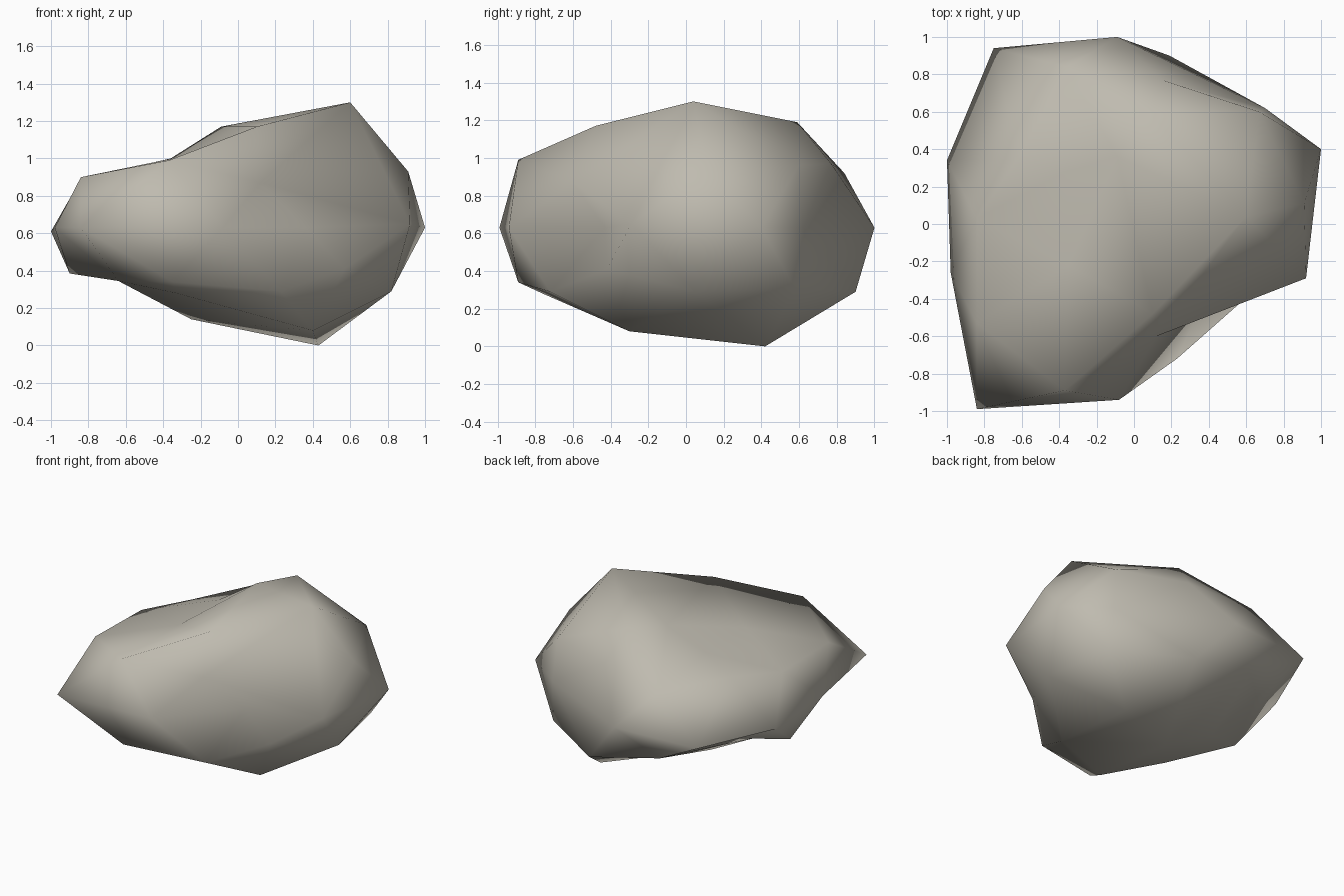
import bpy, bmesh
from mathutils import Vector

if "Cube" in bpy.data.objects:
    bpy.data.objects.remove(bpy.data.objects["Cube"])

# Corner points of the boulder, from its crown down to its underside
crown = [(.6, .04, 1.3), (.1, -.48, 1.17), (.09, .59, 1.19), (-.09, .36, 1.17),
         (-.35, -.22, 1.0), (-.36, .28, 1.0)]
shoulder = [(-.84, -.53, .9), (-.37, -.89, .99), (.12, -.6, .87),
            (.91, .11, .93), (.67, .6, .96), (.15, .77, .97), (-.36, .84, .92),
            (-.62, .35, .91), (-.84, .03, .89)]
waist = [(-.84, -.99, .63), (-.08, -.94, .63), (.36, -.43, .63), (.92, -.29, .65),
         (1.0, .4, .63), (.7, .62, .63), (-.09, 1.0, .63), (-.75, .94, .62),
         (-1.0, .34, .61), (-.98, -.26, .63)]
belly = [(-.35, -.89, .34), (.23, -.72, .29), (.57, -.42, .41), (.82, .05, .29),
         (.72, .58, .305), (.19, .9, .29), (-.36, .83, .4), (-.72, .47, .51),
         (-.9, .02, .385)]
base = [(-.33, -.76, .28), (-.64, -.42, .345), (-.64, .08, .345),
        (-.25, .05, .14), (.4, -.3, .08), (.43, .42, 0)]
points = [Vector(p) for p in crown + shoulder + waist + belly + base]

# Spread the points over a ball, skin it, then pull each corner back into place
centre = Vector((.02, 0, .64))
bm = bmesh.new()
for p in points:
    d = p - centre
    d.z *= 1.5
    bm.verts.new(d.normalized())
corners = list(bm.verts)
bmesh.ops.convex_hull(bm, input=corners)
for v, p in zip(corners, points):
    v.co = p
bmesh.ops.recalc_face_normals(bm, faces=bm.faces[:])
for f in bm.faces:
    f.smooth = True

mesh = bpy.data.meshes.new("boulder")
bm.to_mesh(mesh)
bm.free()
boulder = bpy.data.objects.new("boulder", mesh)
bpy.context.collection.objects.link(boulder)

# Warm grey stone
stone = bpy.data.materials.new("warm_grey_stone")
stone.diffuse_color = (.52, .495, .43, 1)
stone.use_nodes = True
stone.node_tree.nodes["Principled BSDF"].inputs["Base Color"].default_value = stone.diffuse_color
mesh.materials.append(stone)
